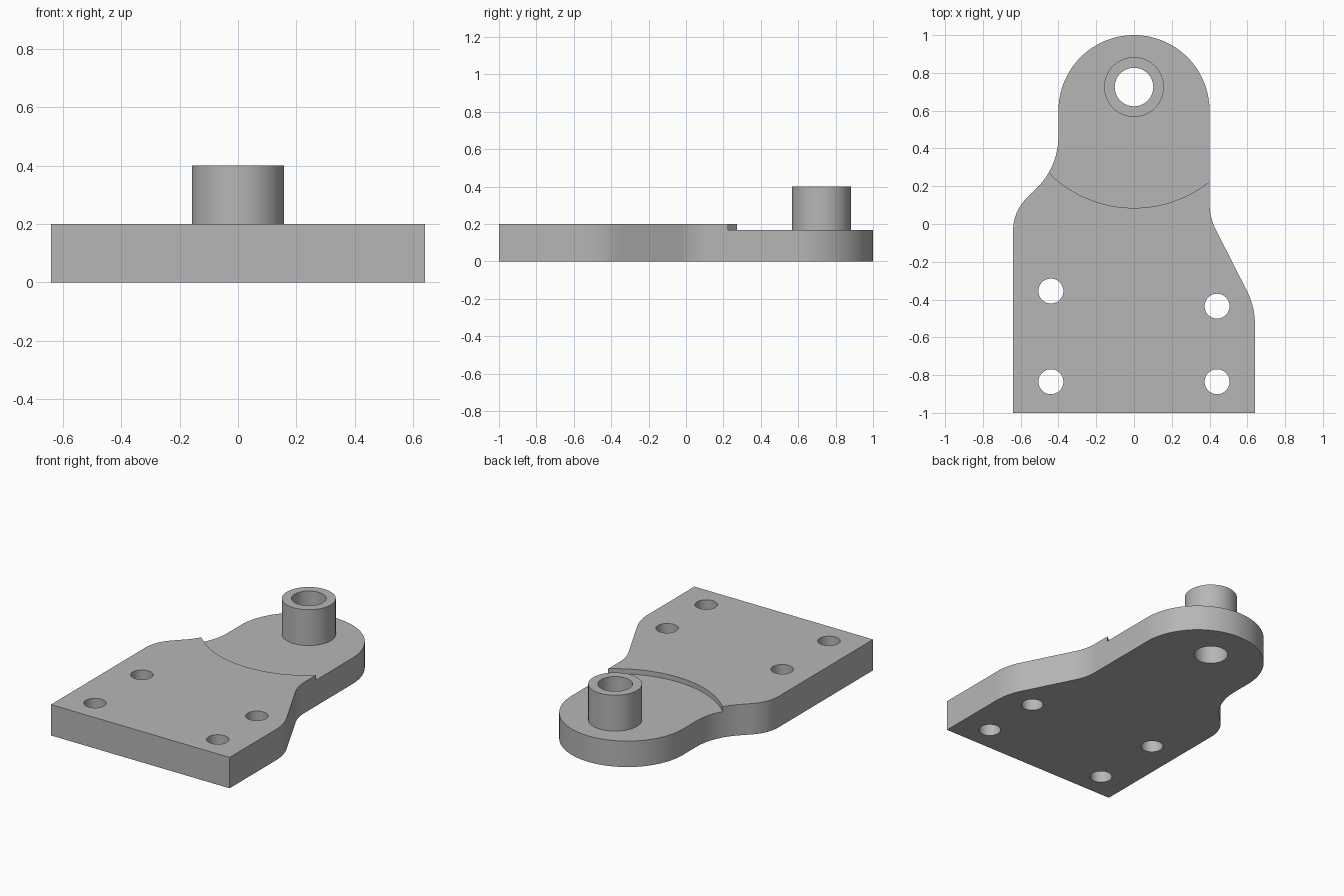
import bpy, bmesh
from math import radians, pi, cos, sin
from mathutils import Vector

cube = bpy.data.objects.get("Cube")
if cube:
    bpy.data.objects.remove(cube, do_unlink=True)

THICK, FLOOR, BOSS_TOP = 0.2, 0.168, 0.4
EYE = (0, 0.725)
BORE_R, BOSS_R, POCKET_R, BOLT_R = 0.102, 0.158, 0.64, 0.066
BOLTS = [(-0.44, -0.355), (0.44, -0.435), (-0.44, -0.835), (0.44, -0.835)]

steel = bpy.data.materials.new("plain grey")
steel.use_nodes = True
steel.diffuse_color = (0.47, 0.47, 0.47, 1)
steel.node_tree.nodes["Principled BSDF"].inputs["Base Color"].default_value = steel.diffuse_color


def add_object(name, bm):
    bmesh.ops.recalc_face_normals(bm, faces=bm.faces)
    mesh = bpy.data.meshes.new(name)
    bm.to_mesh(mesh)
    bm.free()
    mesh.materials.append(steel)
    obj = bpy.data.objects.new(name, mesh)
    bpy.context.collection.objects.link(obj)
    return obj


def smooth(obj):
    bpy.ops.object.select_all(action='DESELECT')
    obj.select_set(True)
    bpy.context.view_layer.objects.active = obj
    bpy.ops.object.shade_smooth_by_angle(angle=radians(30))


def fillet(before, corner, after, radius, steps=12):
    """Points of an arc that rounds the corner of a polyline."""
    a, c, b = Vector(before), Vector(corner), Vector(after)
    u, v = (a - c).normalized(), (b - c).normalized()
    half = u.angle(v) / 2
    centre = c + (u + v).normalized() * radius / sin(half)
    reach = radius * cos(half) / sin(half)
    start, end = c + u * reach - centre, c + v * reach - centre
    turn = start.angle_signed(end)
    # angle_signed counts clockwise as positive
    return [centre + Vector((start.x * cos(t) + start.y * sin(t),
                             start.y * cos(t) - start.x * sin(t)))
            for t in (turn * i / steps for i in range(steps + 1))]


def cut(target, x, y, radius, bottom, top, sides):
    """Subtract an upright cylinder from the target."""
    bm = bmesh.new()
    bmesh.ops.create_cone(bm, cap_ends=True, segments=sides, radius1=radius,
                          radius2=radius, depth=top - bottom)
    bmesh.ops.translate(bm, verts=bm.verts, vec=(x, y, (top + bottom) / 2))
    cutter = add_object("cutter", bm)
    cutter.hide_render = True
    mod = target.modifiers.new("cut", 'BOOLEAN')
    mod.operation, mod.solver, mod.object = 'DIFFERENCE', 'EXACT', cutter
    bpy.context.view_layer.update()
    shape = target.evaluated_get(bpy.context.evaluated_depsgraph_get())
    mesh = bpy.data.meshes.new_from_object(shape)
    target.modifiers.clear()
    target.data = mesh
    bpy.data.objects.remove(cutter, do_unlink=True)


# Plate outline: square base, flared shoulders and a round head
right = [(0.64, -1), (0.64, -0.437), (0.4, 0.035), (0.4, 0.6)]
left = [(-0.4, 0.6), (-0.4, 0.305), (-0.64, 0.065), (-0.64, -1)]
outline = [Vector(right[0])]
outline += fillet(*right[:3], 0.385) + fillet(*right[1:], 0.31)
outline += [Vector((0.4 * cos(pi * i / 64), 0.6 + 0.4 * sin(pi * i / 64))) for i in range(65)]
outline += fillet(*left[:3], 0.385) + fillet(*left[1:], 0.24)
outline.append(Vector(left[-1]))

bm = bmesh.new()
base = bm.faces.new([bm.verts.new((p.x, p.y, 0)) for p in outline])
raised = bmesh.ops.extrude_face_region(bm, geom=[base], use_keep_orig=True)
bmesh.ops.translate(bm, vec=(0, 0, THICK),
                    verts=[v for v in raised["geom"] if isinstance(v, bmesh.types.BMVert)])
plate = add_object("mounting_plate", bm)

# Shallow round step, bore and bolt holes
cut(plate, *EYE, POCKET_R, FLOOR, 1, 160)
cut(plate, *EYE, BORE_R, -1, 1, 64)
for x, y in BOLTS:
    cut(plate, x, y, BOLT_R, -1, 1, 48)
plate.data.name = "mounting_plate"
smooth(plate)

# Hollow boss, open where it meets the plate
bm = bmesh.new()
rings = [(BOSS_R, FLOOR), (BOSS_R, BOSS_TOP), (BORE_R, BOSS_TOP), (BORE_R, FLOOR)]
loops = [[bm.verts.new((EYE[0] + r * cos(pi * i / 32), EYE[1] + r * sin(pi * i / 32), z))
          for i in range(64)] for r, z in rings]
for low, high in zip(loops, loops[1:]):
    for i in range(64):
        j = (i + 1) % 64
        bm.faces.new((low[i], low[j], high[j], high[i]))
boss = add_object("bushing_boss", bm)
smooth(boss)
